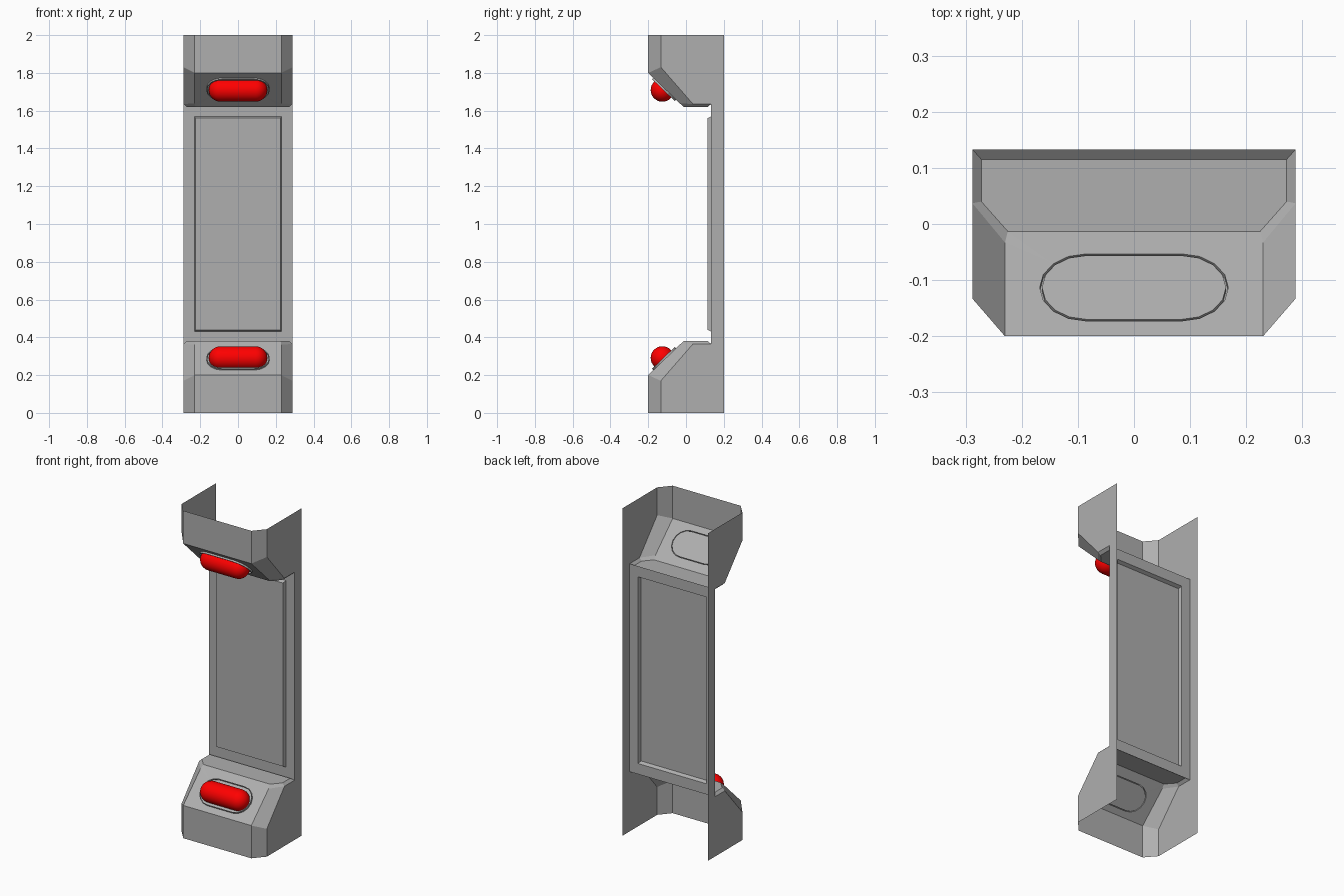
import bpy, bmesh
from math import sin, cos, pi
from mathutils import Vector

if "Cube" in bpy.data.objects:
    bpy.data.objects.remove(bpy.data.objects["Cube"])

# Everything is built as the lower half, then mirrored about z = 1


def finish(name, bm, color, smooth=False):
    bmesh.ops.remove_doubles(bm, verts=bm.verts, dist=0.0005)
    bmesh.ops.recalc_face_normals(bm, faces=bm.faces)
    bm.faces.ensure_lookup_table()
    front = min(bm.faces, key=lambda f: f.calc_center_median().y)
    if front.normal.y > 0:
        bmesh.ops.reverse_faces(bm, faces=bm.faces)
    bmesh.ops.translate(bm, vec=(0, 0, -1), verts=bm.verts)
    me = bpy.data.meshes.new(name)
    bm.to_mesh(me)
    bm.free()
    ob = bpy.data.objects.new(name, me)
    bpy.context.collection.objects.link(ob)
    ob.location.z = 1
    mod = ob.modifiers.new("upper_half", 'MIRROR')
    mod.use_axis = (False, False, True)
    mod.merge_threshold = 0.0005
    for p in me.polygons:
        p.use_smooth = smooth
    mat = bpy.data.materials.new(name + "_paint")
    mat.diffuse_color = (*color, 1)
    mat.use_nodes = True
    mat.node_tree.nodes["Principled BSDF"].inputs["Base Color"].default_value = mat.diffuse_color
    me.materials.append(mat)


bm = bmesh.new()


def face(*pts):
    bm.faces.new([bm.verts.new(p) for p in pts])


def both(*pts):
    face(*pts)
    face(*[(-x, y, z) for x, y, z in reversed(pts)])


def strip(a, b):
    """Face spanning from edge a-b to its mirror image in x."""
    face(a, b, (-b[0], b[1], b[2]), (-a[0], a[1], a[2]))


# Key points of the right half
F0, F1 = (.23, -.2, 0), (.23, -.2, .2)              # front edge
S0, S1 = (.288, -.133, 0), (.288, -.133, .17)       # side chamfer edge
T1, T2 = (.23, -.033, .361), (.225, -.013, .38)     # top of slope
C1, C2 = (.288, .037, .365), (.272, .04, .38)       # shelf corner
D1, D2 = (.288, .133, .365), (.272, .115, .38)      # back of shelf

# Base walls, chamfers and shelf
strip(F0, F1)
both(F0, S0, S1, F1)
both(F1, S1, C1, T1)
both(T1, C1, C2, T2)
both(C2, C1, D1, D2)
face(T2, C2, D2, *[(-x, y, z) for x, y, z in (D2, C2, T2)])
strip(D2, D1)
both(S0, (.288, .2, 0), (.288, .2, .365), D1, C1, S1)
both(D1, (.288, .2, .365), (.288, .2, 1), (.288, .133, 1))

# Screen frame and raised panel
P1, P2 = (.23, .133, .43), (.224, .113, .44)
strip(D1, P1)
both(D1, (.288, .133, 1), (.23, .133, 1), P1)
strip(P1, P2)
both(P1, (.23, .133, 1), (.224, .113, 1), P2)
strip(P2, (.224, .113, 1))

# Sloped face with a raised oval rim
along = Vector((0, .187, .18)).normalized()
out = Vector((0, -along.z, along.y))
centre = Vector((0, -.113, .2 + .087 * .18 / .187))


def oval(r, h):
    pts = []
    for side in (1, -1):
        for i in range(9):
            a = -pi / 2 + pi * i / 8
            x = side * (.085 + r * cos(a))
            pts.append(centre + Vector((x, 0, 0)) + along * (side * r * sin(a)) + out * h)
    return [bm.verts.new(p) for p in pts]


def ring_edges(vs):
    return [bm.edges.new((vs[i], vs[(i + 1) % len(vs)])) for i in range(len(vs))]


border = [F1, T1, T2] + [(-x, y, z) for x, y, z in (T2, T1, F1)]
loops = [oval(.083, 0), oval(.083, .01), oval(.079, .01), oval(.079, 0)]
edges = ring_edges([bm.verts.new(p) for p in border]) + ring_edges(loops[0])
bmesh.ops.triangle_fill(bm, edges=edges, use_beauty=True)
for a, b in zip(loops, loops[1:]):
    for i in range(18):
        j = (i + 1) % 18
        bm.faces.new((a[i], a[j], b[j], b[i]))
bm.faces.new(loops[-1])
finish("kiosk_shell", bm, (.43, .43, .43))

# Red capsule lamps, cut off at the sloped face
bm = bmesh.new()
r, half = .062, .093
prof = [(half + r * cos(i * pi / 16), r * sin(i * pi / 16)) for i in range(9)]
prof += [(-x, y) for x, y in reversed(prof)]
mid = centre + Vector((0, -.012, .007))
vs = [bm.verts.new(mid + Vector((x, y, 0))) for x, y in prof]
es = [bm.edges.new(e) for e in zip(vs, vs[1:])]
bmesh.ops.spin(bm, geom=vs + es, cent=mid, axis=(1, 0, 0), angle=2 * pi, steps=32)
bmesh.ops.remove_doubles(bm, verts=bm.verts, dist=.0005)
bmesh.ops.bisect_plane(bm, geom=bm.verts[:] + bm.edges[:] + bm.faces[:],
                       plane_co=centre + out * .001, plane_no=out, clear_inner=True)
finish("lamps", bm, (1, 0, 0), True)
